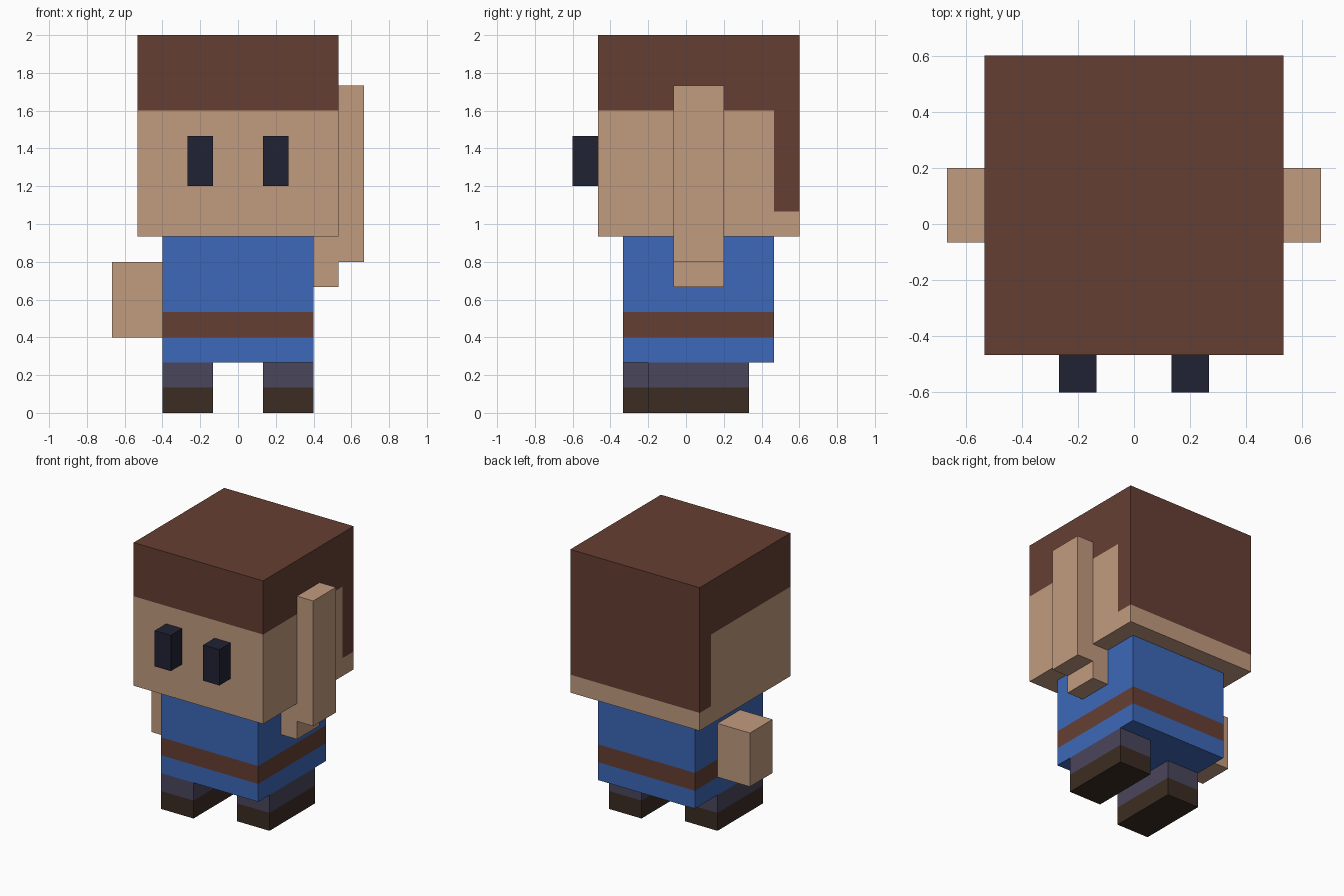
import bpy, bmesh

if "Cube" in bpy.data.objects:
    bpy.data.objects.remove(bpy.data.objects["Cube"], do_unlink=True)

U = 2 / 15  # one voxel


def material(name, rgb):
    lin = [((c / 255 + 0.055) / 1.055) ** 2.4 for c in rgb] + [1.0]
    m = bpy.data.materials.new(name)
    m.use_nodes = True
    m.diffuse_color = lin
    bsdf = m.node_tree.nodes["Principled BSDF"]
    bsdf.inputs["Base Color"].default_value = lin
    bsdf.inputs["Roughness"].default_value = 0.9
    return m


skin = material("skin", (193, 155, 127))
brown = material("brown", (101, 63, 51))
blue = material("shirt_blue", (60, 104, 184))
grey = material("trouser_grey", (74, 70, 92))
dark_brown = material("boot_brown", (59, 44, 34))
navy = material("eye_navy", (33, 34, 52))


def finish(name, bm, mats):
    bmesh.ops.recalc_face_normals(bm, faces=bm.faces[:])
    mesh = bpy.data.meshes.new(name)
    bm.to_mesh(mesh)
    bm.free()
    for m in mats:
        mesh.materials.append(m)
    ob = bpy.data.objects.new(name, mesh)
    bpy.context.scene.collection.objects.link(ob)
    return ob


def box(name, lo, hi, mats, cuts=(), rule=None):
    """Box between two voxel corners; cuts are (axis, voxel position),
    rule gives the material index from a face centre in voxels."""
    bm = bmesh.new()
    bmesh.ops.create_cube(bm, size=1)
    for v in bm.verts:
        v.co = [U * (a + (b - a) * (c + 0.5)) for a, b, c in zip(lo, hi, v.co)]
    for axis, pos in cuts:
        co, no = [0, 0, 0], [0, 0, 0]
        co[axis], no[axis] = pos * U, 1
        bmesh.ops.bisect_plane(bm, geom=bm.verts[:] + bm.edges[:] + bm.faces[:],
                               plane_co=co, plane_no=no)
    if rule:
        for f in bm.faces:
            f.material_index = rule(f.calc_center_median() / U)
    return finish(name, bm, mats)


# Head: hair covers the top and runs down the back
box("head", (-4, -3.5, 7), (4, 4.5, 15), [skin, brown],
    cuts=[(2, 12), (2, 8), (1, 3.5)],
    rule=lambda c: int(c.z > 12 or (c.y > 3.5 and c.z > 8)))

# Torso: shirt with a belt band
box("torso", (-3, -2.5, 2), (3, 3.5, 7), [blue, brown],
    cuts=[(2, 3), (2, 4)], rule=lambda c: int(3 < c.z < 4))

# Eyes and striding legs
for side, x_eye, x_leg, y_leg in (("left", 1, 1, -1.5), ("right", -2, -3, -2.5)):
    box(side + "_eye", (x_eye, -4.5, 9), (x_eye + 1, -3.5, 11), [navy])
    box(side + "_leg", (x_leg, y_leg, 0), (x_leg + 2, y_leg + 4, 2),
        [dark_brown, grey], cuts=[(2, 1)], rule=lambda c: int(c.z > 1))

# Lowered right arm
box("right_arm", (-5, -0.5, 3), (-3, 1.5, 6), [skin])

# Raised left arm: stepped profile extruded along y
profile = [(3, 5), (4, 5), (4, 6), (5, 6), (5, 13), (4, 13), (4, 7), (3, 7)]
bm = bmesh.new()
face = bm.faces.new([bm.verts.new((x * U, -0.5 * U, z * U)) for x, z in profile])
ext = bmesh.ops.extrude_face_region(bm, geom=[face], use_keep_orig=True)
bmesh.ops.translate(bm, vec=(0, 2 * U, 0),
                    verts=[g for g in ext["geom"] if isinstance(g, bmesh.types.BMVert)])
finish("left_arm", bm, [skin])
